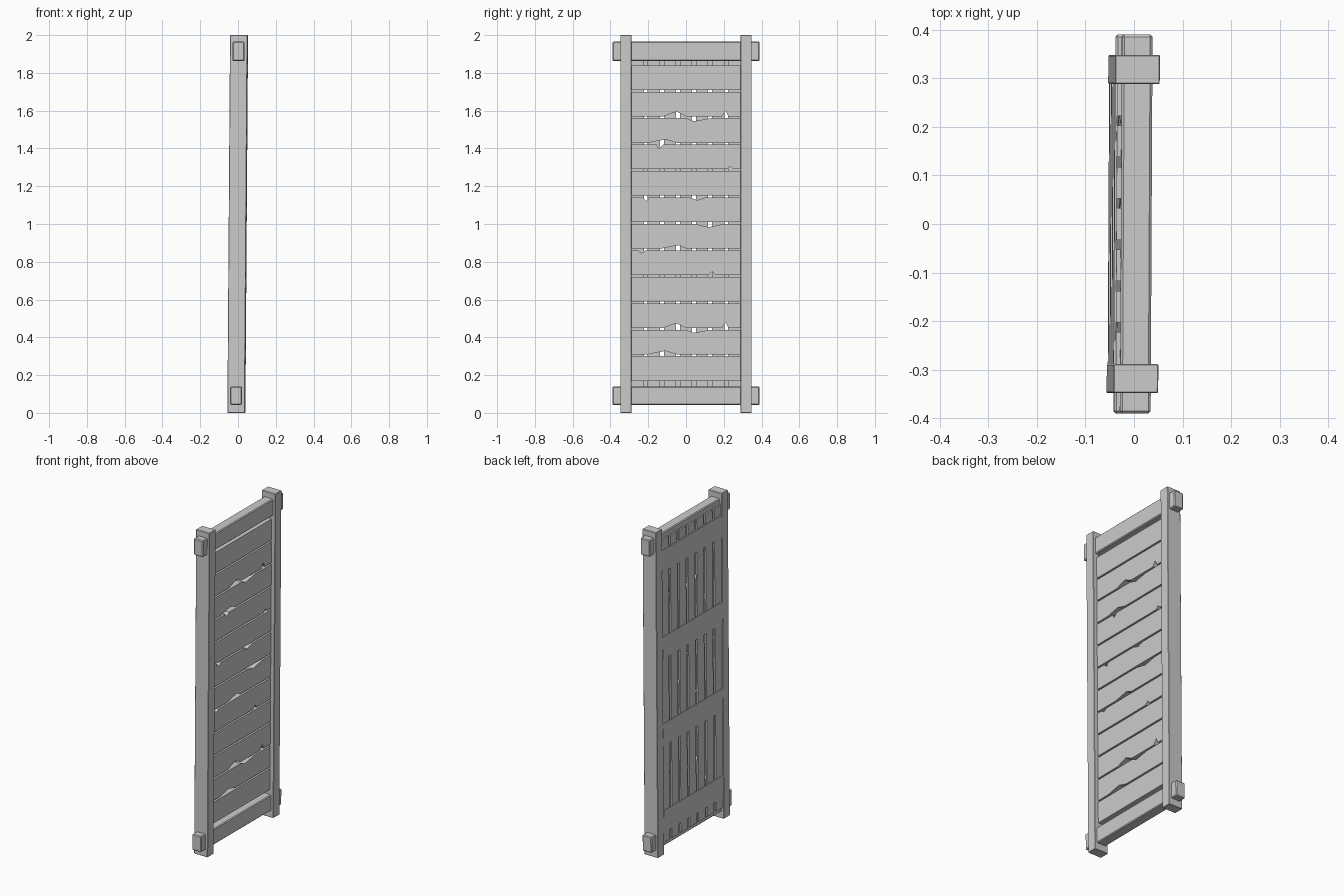
import bpy
import bmesh

old = bpy.data.objects.get("Cube")
if old:
    bpy.data.objects.remove(old, do_unlink=True)

grey = bpy.data.materials.new("plain_grey")
grey.use_nodes = True
colour = (0.6, 0.6, 0.6, 1)
grey.diffuse_color = colour
grey.node_tree.nodes["Principled BSDF"].inputs["Base Color"].default_value = colour


def lean(x, y, z):
    """The whole panel leans and twists very slightly."""
    return (x - 0.0015 + 0.007 * (z - 1) + 0.005 * y, y, z)


def slab(name, outline, x0, x1, bevel=0):
    """Extrude a (y, z) outline from x0 to x1."""
    bm = bmesh.new()
    back = [bm.verts.new(lean(x0, y, z)) for y, z in outline]
    front = [bm.verts.new(lean(x1, y, z)) for y, z in outline]
    bm.faces.new(back)
    bm.faces.new(front)
    n = len(outline)
    for i in range(n):
        j = (i + 1) % n
        bm.faces.new((back[i], back[j], front[j], front[i]))
    bmesh.ops.recalc_face_normals(bm, faces=bm.faces)
    mesh = bpy.data.meshes.new(name)
    bm.to_mesh(mesh)
    bm.free()
    mesh.materials.append(grey)
    ob = bpy.data.objects.new(name, mesh)
    bpy.context.collection.objects.link(ob)
    if bevel:
        mod = ob.modifiers.new("Chamfer", "BEVEL")
        mod.width = bevel
        mod.segments = 1
    return ob


def rect(y0, y1, z0, z1):
    return [(y0, z0), (y1, z0), (y1, z1), (y0, z1)]


# Upright posts
for side, s in (("right", -1), ("left", 1)):
    y = 0.318 * s
    slab(side + "_post", rect(y - 0.03, y + 0.03, 0, 2), -0.046, 0.046, 0.002)

# Rails whose tenons pass through the posts
for name, z0, z1 in (("bottom_rail", 0.042, 0.14), ("top_rail", 1.862, 1.965)):
    slab(name, rect(-0.39, 0.39, z0, z1), -0.032, 0.031, 0.005)

# Chips along the plank gaps: gap number -> (start, tip, end, depth)
wide_pair_up = [(-0.12, -0.05, 0.0, 0.025), (0.19, 0.21, 0.225, 0.03)]
chips_up = {
    1: [(-0.2, -0.11, -0.05, 0.018)],
    2: wide_pair_up,
    4: [(0.12, 0.14, 0.155, 0.018)],
    5: [(-0.13, -0.04, 0.0, 0.018)],
    8: [(0.215, 0.235, 0.25, 0.016)],
    9: [(-0.2, -0.11, -0.05, 0.018)],
    10: wide_pair_up,
}
chips_down = {
    2: [(0.0, 0.04, 0.13, 0.016)],
    5: [(-0.255, -0.235, -0.215, 0.014)],
    6: [(0.05, 0.12, 0.2, 0.017)],
    7: [(-0.23, -0.21, -0.195, 0.02), (0.02, 0.06, 0.1, 0.014)],
    9: [(-0.155, -0.145, -0.12, 0.022)],
    10: [(0.0, 0.04, 0.13, 0.016)],
}


def chipped_edge(z, chips, direction):
    points = [(-0.288, z)]
    for start, tip, end, depth in chips:
        points += [(start, z), (tip, z + direction * depth), (end, z)]
    return points + [(0.288, z)]


# Horizontal planks
pitch = 0.14
for i in range(12):
    z0 = 0.165 + pitch * i + 0.005
    z1 = 0.165 + pitch * (i + 1) - 0.005
    if i == 11:
        z1 = 1.84
    lower = chipped_edge(z0, chips_up.get(i, []), 1)
    upper = chipped_edge(z1, chips_down.get(i + 1, []), -1)
    slab("plank_%d" % (i + 1), lower + upper[::-1], -0.032, 0.022)

# Vertical slats behind the planks
spacing, slot = 0.085, 0.02
for i in range(7):
    y0 = -0.288 if i == 0 else (i - 3.5) * spacing + slot / 2
    y1 = 0.288 if i == 6 else (i - 2.5) * spacing - slot / 2
    slab("slat_%d" % (i + 1), rect(y0, y1, 0.07, 1.93), -0.041, -0.032)

# Cross battens over the slats
for i in range(4):
    z = 0.2 + 0.533 * i
    slab("batten_%d" % (i + 1), rect(-0.288, 0.288, z - 0.068, z + 0.068),
         -0.045, -0.041)
